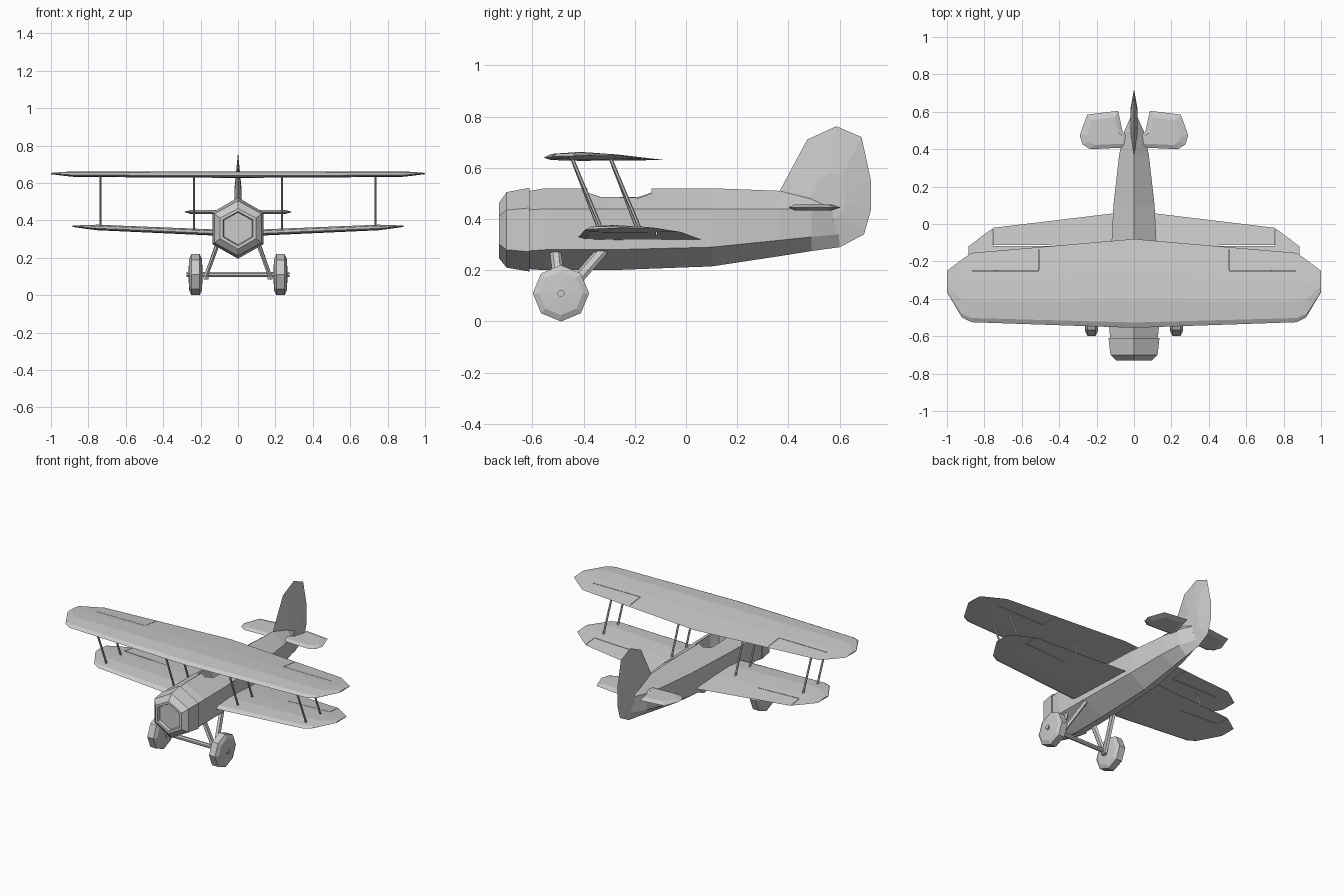
import bpy, bmesh
from math import cos, sin, pi
from mathutils import Vector

if "Cube" in bpy.data.objects:
    bpy.data.objects.remove(bpy.data.objects["Cube"])


def make(name, bm):
    bmesh.ops.recalc_face_normals(bm, faces=bm.faces)
    me = bpy.data.meshes.new(name)
    bm.to_mesh(me)
    bm.free()
    ob = bpy.data.objects.new(name, me)
    bpy.context.collection.objects.link(ob)
    return ob


def add_loft(bm, rings):
    vs = [[bm.verts.new(p) for p in r] for r in rings]
    n = len(rings[0])
    for a, b in zip(vs, vs[1:]):
        for i in range(n):
            j = (i + 1) % n
            bm.faces.new((a[i], a[j], b[j], b[i]))
    bm.faces.new(vs[0])
    bm.faces.new(vs[-1])


def loft(name, rings):
    bm = bmesh.new()
    add_loft(bm, rings)
    return make(name, bm)


def bar(name, a, b, w, d=None, n=6):
    """Straight rod between two points, half width w across x, d along the other axis."""
    a, b = Vector(a), Vector(b)
    d = d or w
    t = (b - a).normalized()
    u = t.cross(Vector((0, 1, 0))).normalized()
    v = t.cross(u)
    off = [u * w * cos(2 * pi * (i + .5) / n) + v * d * sin(2 * pi * (i + .5) / n) for i in range(n)]
    return loft(name, [[a + o for o in off], [b + o for o in off]])


def cut(ob, rings_list):
    """Subtract lofted cutters from an object."""
    bm = bmesh.new()
    for r in rings_list:
        add_loft(bm, r)
    cutter = make("cutter", bm)
    cutter.hide_render = True
    m = ob.modifiers.new("cut", 'BOOLEAN')
    m.object = cutter
    m.operation = 'DIFFERENCE'
    m.solver = 'EXACT'
    bpy.context.view_layer.objects.active = ob
    bpy.ops.object.modifier_apply(modifier=m.name)
    bpy.data.objects.remove(cutter)


def box_rings(x0, x1, y0, y1, z0, z1):
    q = [(x0, y0), (x1, y0), (x1, y1), (x0, y1)]
    return [[(x, y, z) for x, y in q] for z in (z0, z1)]


# Fuselage: six-sided sections (y, half width, top, upper edge, lower edge, bottom)
def hexagon(y, w, top, up, low, bot):
    return [(0, y, top), (w, y, up), (w, y, low), (0, y, bot), (-w, y, low), (-w, y, up)]


body = loft("fuselage", [hexagon(*s) for s in [
    (-.62, .127, .508, .435, .275, .205), (-.55, .133, .52, .44, .28, .2),
    (-.30, .130, .52, .44, .28, .2), (.10, .11, .52, .44, .29, .215),
    (.365, .08, .51, .44, .317, .255), (.49, .055, .495, .44, .33, .275),
    (.60, .006, .46, .44, .34, .29)]])

# Cockpit opening
cut(body, [[[(sx * .055, -.26 + sy, z) for sx, sy in
             [(-1, -.075), (-.5, -.125), (.5, -.125), (1, -.075),
              (1, .075), (.5, .125), (-.5, .125), (-1, .075)]] for z in (.38, .6)]])

# Engine cowl with recessed front
loft("engine_cowl", [hexagon(*s) for s in [
    (-.61, .136, .522, .443, .272, .195), (-.70, .126, .505, .435, .28, .21),
    (-.73, .096, .463, .412, .302, .247), (-.73, .08, .447, .403, .311, .264),
    (-.71, .076, .442, .401, .313, .27)]])

# Wings: stations (x, leading y, trailing y, base z, thickness factor)
AIRFOIL = [(0, .012), (.06, .027), (.3, .035), (.6, .025), (1, .003), (.3, 0), (.06, .003)]


def wing(name, stations):
    both = [(-s[0],) + s[1:] for s in reversed(stations[1:])] + stations
    return loft(name, [[(x, le + (te - le) * f, z + h * k) for f, h in AIRFOIL]
                       for x, le, te, z, k in both])


upper = wing("upper_wing", [(0, -.555, -.08, .627, 1), (.87, -.525, -.155, .632, .85),
                            (.92, -.50, -.19, .637, .65), (1.0, -.365, -.25, .647, .2)])
lower = wing("lower_wing", [(0, -.425, .07, .313, .95), (.75, -.395, -.02, .347, .85),
                            (.80, -.37, -.055, .353, .65), (.885, -.235, -.12, .365, .2)])

# Aileron gaps
G = .0015
for ob, x0, x1, xv, yh, ye, z in [(upper, .51, .865, .51, -.25, -.135, .64),
                                  (lower, .45, .755, .755, -.115, -.03, .35)]:
    for s in (-1, 1):
        cut(ob, [box_rings(s * x0, s * x1, yh - G, yh + G, z - .1, z + .1)])
        cut(ob, [box_rings(s * xv - G, s * xv + G, yh + G * 2, ye, z - .1, z + .1)])


# Tail surfaces: outline tapered towards both faces
def plate(name, outline, centre, half, shrink, place):
    cu, cv = centre
    small = [(cu + (u - cu) * shrink, cv + (v - cv) * shrink) for u, v in outline]
    return loft(name, [[place(u, v, h) for u, v in o]
                       for o, h in ((small, -half), (outline, 0), (small, half))])


FIN = [(.365, .508), (.473, .71), (.587, .762), (.685, .72), (.722, .55),
       (.722, .435), (.695, .34), (.60, .29), (.53, .36)]
plate("tail_fin", FIN, (.56, .47), .018, .38, lambda u, v, h: (h, u, v))

TAILPLANE = [(.02, .41), (.235, .40), (.275, .425), (.29, .475), (.25, .585),
             (.085, .605), (.06, .49), (.02, .47)]
for s, side in ((-1, "left"), (1, "right")):
    plate(side + "_tailplane", TAILPLANE, (.15, .48), .011, .72,
          lambda u, v, h: (s * u, v, .445 + h))

    # Wing struts
    for x, zb, part in ((.235, .335, "inner"), (.735, .362, "outer")):
        for y, pos in ((-.445, "front"), (-.295, "rear")):
            bar(f"{side}_{part}_{pos}_strut", (s * x, y, .637), (s * x, y + .115, zb), .006, .007)

    # Landing gear legs
    bar(side + "_front_leg", (s * .105, -.51, .28), (s * .172, -.49, .10), .012, .022)
    bar(side + "_rear_leg", (s * .105, -.315, .29), (s * .172, -.48, .10), .012, .022)
    bar(side + "_leg_joint", (s * .172, -.488, .125), (s * .172, -.488, .085), .015)

    # Eight-sided wheels: (offset along axle, radius)
    prof = [(-.038, .016), (-.034, .085), (-.022, .11), (.022, .11), (.034, .085), (.038, .016)]
    loft(side + "_wheel", [[(s * .227 + o, -.488 + r * cos(i * pi / 4), .11 + r * sin(i * pi / 4))
                            for i in range(8)] for o, r in prof])

# Axle through both wheels
bar("axle", (-.275, -.488, .11), (.275, -.488, .11), .014, n=8)
